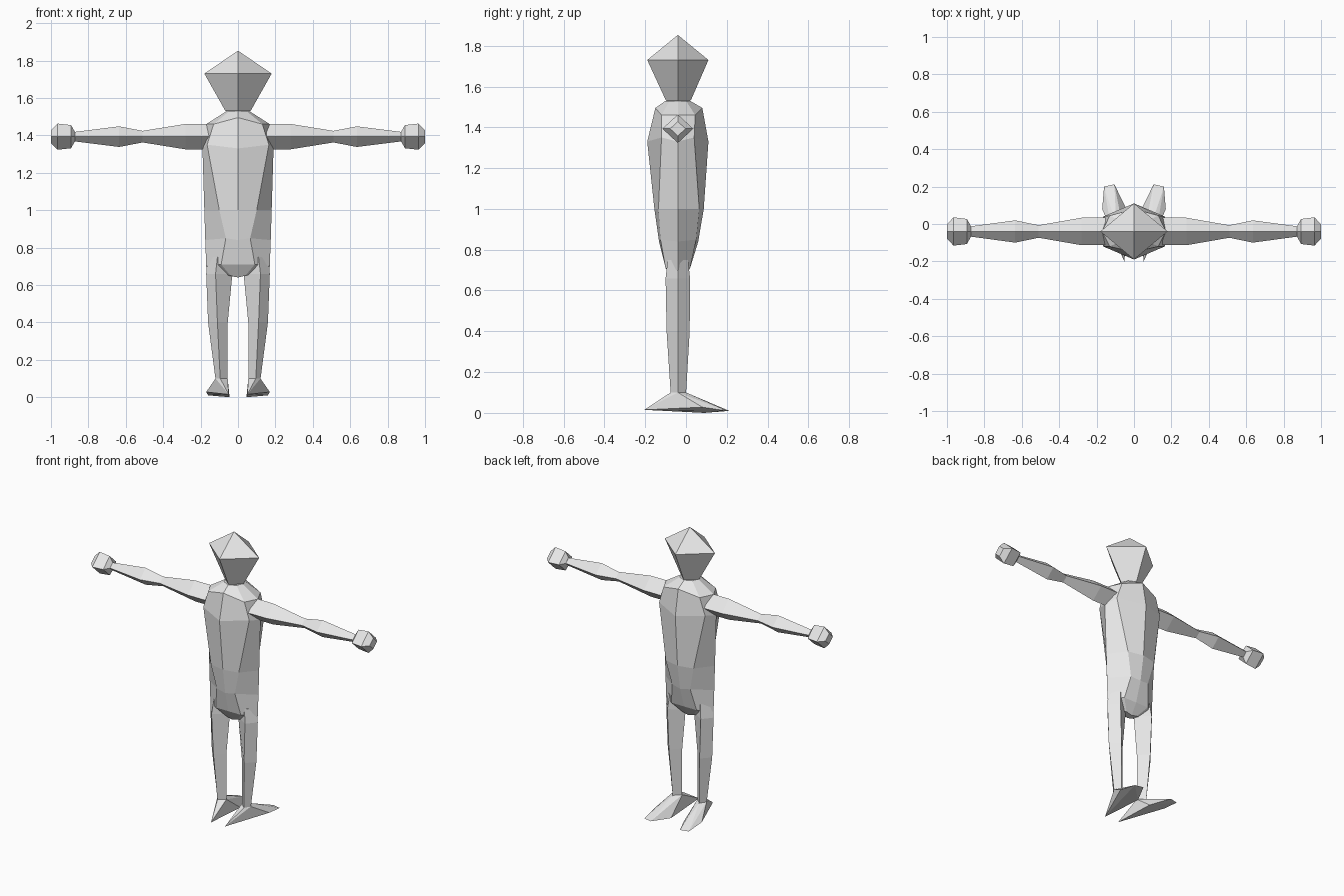
import bpy, bmesh

grey = bpy.data.materials.new("plain grey")
grey.diffuse_color = (0.8, 0.8, 0.8, 1)
CY = -0.04  # depth of the body's centre line


def finish(name, bm):
    bmesh.ops.recalc_face_normals(bm, faces=bm.faces)
    mesh = bpy.data.meshes.new(name)
    bm.to_mesh(mesh)
    bm.free()
    mesh.materials.append(grey)
    bpy.context.collection.objects.link(bpy.data.objects.new(name, mesh))


def loft(name, rings):
    """Skin a list of equal-length point rings; close both ends."""
    bm = bmesh.new()
    loops = [[bm.verts.new(p) for p in ring] for ring in rings]
    for a, b in zip(loops, loops[1:]):
        n = len(a)
        for i in range(n):
            j = (i + 1) % n
            bm.faces.new((a[i], a[j], b[j], b[i]))
    bm.faces.new(loops[0])
    bm.faces.new(loops[-1])
    bmesh.ops.remove_doubles(bm, verts=bm.verts, dist=0.0005)
    finish(name, bm)


def diamond(x, r, y0, y1, z):
    return [(x + r, CY, z), (x, y1, z), (x - r, CY, z), (x, y0, z)]


# Head: faceted gem with a pointed crown
loft("head", [diamond(0, 0.045, -0.085, 0.005, 1.515),
              diamond(0, 0.07, -0.10, 0.025, 1.535),
              diamond(0, 0.18, -0.19, 0.11, 1.73),
              diamond(0, 0.001, CY - 0.001, CY + 0.001, 1.852)])


# Torso: eight-sided rings (side, diagonal and centre points)
def torso_ring(side, front, front_mid, back, back_mid):
    (sx, sz), (fx, fy, fz), (my, mz) = side, front, front_mid
    (bx, by, bz), (ny, nz) = back, back_mid
    return [(sx, CY, sz), (bx, by, bz), (0, ny, nz), (-bx, by, bz),
            (-sx, CY, sz), (-fx, fy, fz), (0, my, mz), (fx, fy, fz)]


loft("torso", [
    torso_ring((0.06, 1.53), (0.045, -0.08, 1.53), (-0.10, 1.53),
               (0.045, 0.0, 1.53), (0.02, 1.53)),
    torso_ring((0.17, 1.46), (0.13, -0.12, 1.46), (-0.15, 1.495),
               (0.13, 0.045, 1.46), (0.08, 1.495)),
    torso_ring((0.19, 1.33), (0.165, -0.12, 1.35), (-0.19, 1.33),
               (0.165, 0.04, 1.35), (0.11, 1.33)),
    torso_ring((0.18, 1.0), (0.10, -0.135, 1.0), (-0.155, 1.0),
               (0.10, 0.065, 1.0), (0.087, 1.0)),
    torso_ring((0.175, 0.84), (0.065, -0.125, 0.85), (-0.132, 0.84),
               (0.065, 0.05, 0.85), (0.06, 0.84)),
    torso_ring((0.17, 0.70), (0.09, -0.10, 0.71), (-0.10, 0.71),
               (0.09, 0.02, 0.71), (0.02, 0.71)),
    torso_ring((0.10, 0.66), (0.04, -0.06, 0.65), (-0.06, 0.64),
               (0.04, -0.02, 0.65), (-0.02, 0.64)),
])

ARM = [(0.15, 0.068), (0.28, 0.068), (0.51, 0.031), (0.635, 0.055), (0.885, 0.024)]
HAND = [(0.872, 0.026), (0.893, 0.062), (0.965, 0.07), (1.0, 0.035)]

# Leg rings: outer x, mid x, inner x, front y, back y, height
LEG = [(0.165, 0.11, 0.04, -0.09, 0.01, 0.75),
       (0.17, 0.12, 0.03, -0.10, 0.02, 0.66),
       (0.16, 0.11, 0.055, -0.095, 0.018, 0.40),
       (0.12, 0.095, 0.055, -0.075, 0.0, 0.095)]

FOOT = [(0.05, -0.205, 0.015), (0.17, 0.08, 0.028), (0.16, 0.20, 0.01),
        (0.105, 0.212, 0.01), (0.045, 0.09, 0.0),
        (0.12, CY, 0.10), (0.095, -0.075, 0.10), (0.055, CY, 0.10), (0.095, 0.0, 0.10)]

for s, label in ((1, "right"), (-1, "left")):
    # Arm and fist along x
    for part, profile in (("arm", ARM), ("hand", HAND)):
        loft(f"{label}_{part}",
             [[(s * x, CY + r * 1.08, 1.393), (s * x, CY, 1.393 + r),
               (s * x, CY - r * 1.08, 1.393), (s * x, CY, 1.393 - r)]
              for x, r in profile])
    # Leg
    loft(f"{label}_leg",
         [[(s * o, CY, z), (s * m, b, z), (s * i, CY, z), (s * m, f, z)]
          for o, m, i, f, b, z in LEG])
    # Wedge foot
    bm = bmesh.new()
    for x, y, z in FOOT:
        bm.verts.new((s * x, y, z))
    bmesh.ops.convex_hull(bm, input=bm.verts)
    finish(f"{label}_foot", bm)
